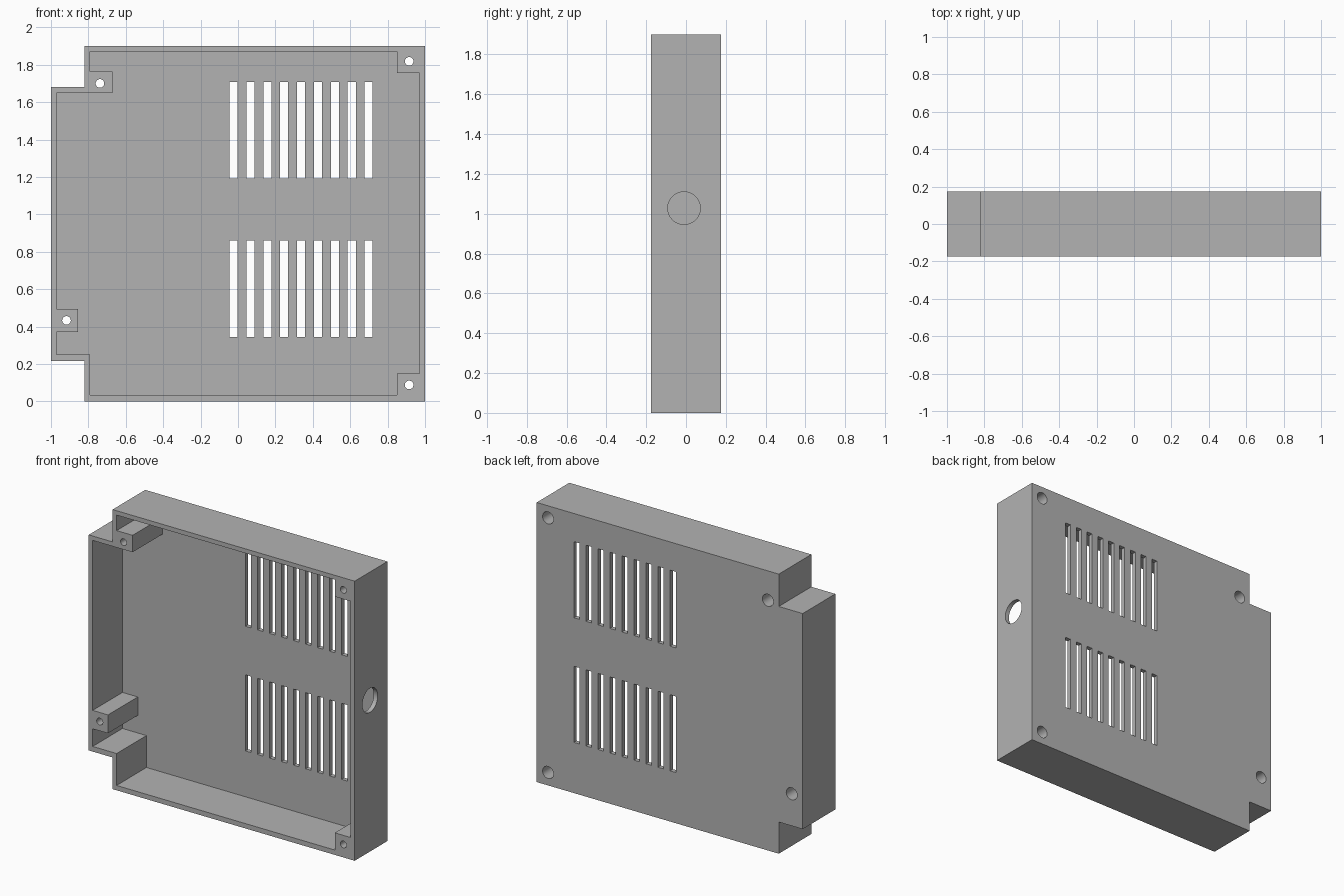
import bpy
import bmesh
from math import radians
from mathutils import Matrix

cube = bpy.data.objects.get("Cube")
if cube:
    bpy.data.objects.remove(cube)

FRONT, BACK, WALL = -0.175, 0.175, 0.03

grey = bpy.data.materials.new("plain grey")
grey.use_nodes = True
grey.diffuse_color = (0.45, 0.45, 0.45, 1)
grey.node_tree.nodes["Principled BSDF"].inputs["Base Color"].default_value = grey.diffuse_color


def make_object(name, bm):
    bmesh.ops.recalc_face_normals(bm, faces=bm.faces)
    mesh = bpy.data.meshes.new(name)
    bm.to_mesh(mesh)
    bm.free()
    mesh.materials.append(grey)
    obj = bpy.data.objects.new(name, mesh)
    bpy.context.collection.objects.link(obj)
    return obj


def prism(name, outline, y0, y1):
    """Extrude an x-z outline from y0 to y1."""
    bm = bmesh.new()
    face = bm.faces.new([bm.verts.new((x, y0, z)) for x, z in outline])
    new = bmesh.ops.extrude_face_region(bm, geom=[face])["geom"]
    verts = [v for v in new if isinstance(v, bmesh.types.BMVert)]
    bmesh.ops.translate(bm, verts=verts, vec=(0, y1 - y0, 0))
    return make_object(name, bm)


def cylinders(name, places, radius, length, axis):
    bm = bmesh.new()
    turn = Matrix.Rotation(radians(90), 4, "X" if axis == "Y" else "Y")
    for place in places:
        bmesh.ops.create_cone(bm, cap_ends=True, segments=32, radius1=radius, radius2=radius,
                              depth=length, matrix=Matrix.Translation(place) @ turn)
    return make_object(name, bm)


# Outer shell with the two stepped corners
case = prism("vented_case", [
    (-0.82, 0), (1, 0), (1, 1.9), (-0.82, 1.9),
    (-0.82, 1.68), (-1, 1.68), (-1, 0.215), (-0.82, 0.215)], FRONT, BACK)

# Cavity outline, leaving the rim and four screw posts
cavity = prism("cavity_cutter", [
    (-0.79, 1.87), (0.85, 1.87), (0.85, 1.755), (0.97, 1.755),
    (0.97, 0.15), (0.85, 0.15), (0.85, 0.033), (-0.79, 0.033),
    (-0.79, 0.25), (-0.97, 0.25), (-0.97, 0.37), (-0.855, 0.37),
    (-0.855, 0.495), (-0.97, 0.495), (-0.97, 1.65), (-0.67, 1.65),
    (-0.67, 1.765), (-0.79, 1.765)], FRONT - 0.1, BACK - WALL)

# Two rows of ventilation slots in the back plate
bm = bmesh.new()
for z in (0.603, 1.45):
    for i in range(9):
        place = Matrix.Translation((-0.024 + 0.0903 * i, BACK, z))
        bmesh.ops.create_cube(bm, size=1, matrix=place @ Matrix.Diagonal((0.043, 0.2, 0.517, 1)))
slots = make_object("slot_cutter", bm)

# Screw holes with wide, deep counterbores from the back
screws = [(-0.738, 1.70), (-0.917, 0.433), (0.915, 1.818), (0.915, 0.088)]
pilots = cylinders("pilot_cutter", [(x, 0, z) for x, z in screws], 0.023, 1, "Y")
bores = cylinders("counterbore_cutter", [(x, BACK, z) for x, z in screws], 0.041, 0.5, "Y")

# Round cable port in the left wall
port = cylinders("port_cutter", [(1, -0.01, 1.028)], 0.082, 0.2, "X")

# Cut everything, keep the result and drop the cutters
cutters = [cavity, slots, pilots, bores, port]
for cutter in cutters:
    cutter.hide_render = True
    mod = case.modifiers.new(cutter.name, "BOOLEAN")
    mod.operation = "DIFFERENCE"
    mod.solver = "EXACT"
    mod.object = cutter
bpy.context.view_layer.update()
result = case.evaluated_get(bpy.context.evaluated_depsgraph_get())
cut_mesh = bpy.data.meshes.new_from_object(result)
case.modifiers.clear()
case.data = cut_mesh
for cutter in cutters:
    bpy.data.objects.remove(cutter)

# Smooth the round holes only
for obj in bpy.context.selected_objects:
    obj.select_set(False)
case.select_set(True)
bpy.context.view_layer.objects.active = case
bpy.ops.object.shade_smooth_by_angle(angle=radians(30))
